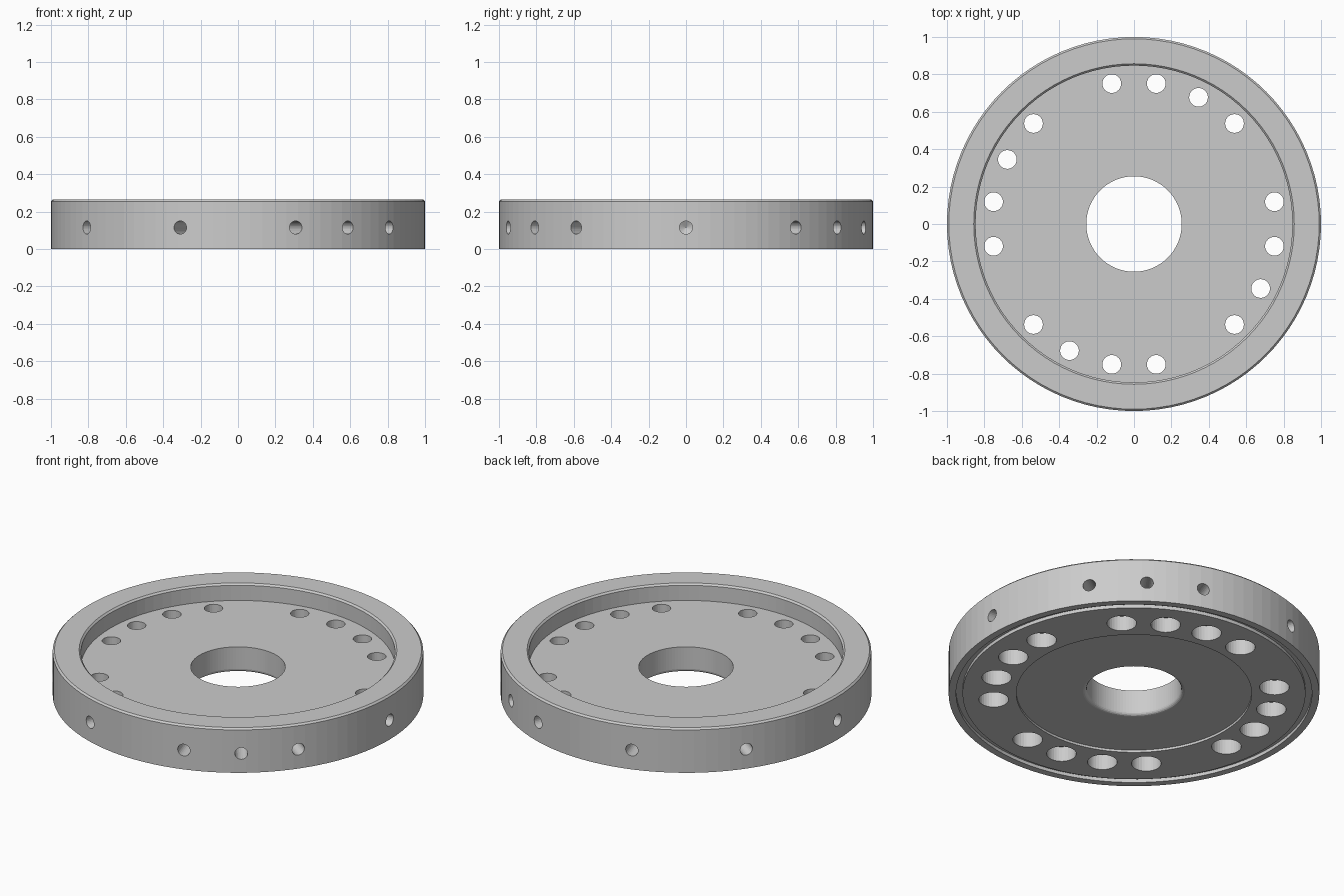
import bpy, bmesh
from math import radians, pi, sin, cos
from mathutils import Matrix, Vector

old = bpy.data.objects.get("Cube")
if old:
    bpy.data.objects.remove(old, do_unlink=True)

GREY = (0.6, 0.6, 0.6, 1.0)
mat = bpy.data.materials.new("machined grey")
mat.use_nodes = True
mat.diffuse_color = GREY
mat.node_tree.nodes["Principled BSDF"].inputs["Base Color"].default_value = GREY


def lathe(bm, profile, sides, matrix=Matrix()):
    """Turn a closed (radius, height) profile into a solid around z."""
    rings = []
    for i in range(sides):
        a = 2 * pi * i / sides
        rings.append([bm.verts.new(matrix @ Vector((r * cos(a), r * sin(a), z)))
                      for r, z in profile])
    n = len(profile)
    for i, ring in enumerate(rings):
        nxt = rings[(i + 1) % sides]
        for j in range(n):
            k = (j + 1) % n
            if profile[j][0] == 0 and profile[k][0] == 0:
                continue
            bm.faces.new((ring[j], nxt[j], nxt[k], ring[k]))


def finish(bm, name):
    bmesh.ops.remove_doubles(bm, verts=bm.verts, dist=1e-5)
    bmesh.ops.dissolve_degenerate(bm, edges=bm.edges, dist=1e-6)
    bmesh.ops.recalc_face_normals(bm, faces=bm.faces)
    mesh = bpy.data.meshes.new(name)
    bm.to_mesh(mesh)
    bm.free()
    mesh.materials.append(mat)
    ob = bpy.data.objects.new(name, mesh)
    bpy.context.collection.objects.link(ob)
    return ob


# Main heights and radii
TOP, FLOOR, HUB = 0.265, 0.165, 0.014
BORE, FILLET = 0.255, 0.02

# Rounded lower lip of the centre bore
lip = [(BORE + FILLET * (1 - cos(t)), HUB + FILLET * (1 - sin(t)))
       for t in (radians(22.5 * i) for i in range(5))]

# Flanged disc: recessed top, shallow hub recess and ring groove underneath
profile = lip + [
    (0.635, HUB), (0.635, 0), (0.925, 0), (0.925, 0.02), (0.96, 0.02),
    (0.96, 0), (1, 0), (1, TOP - 0.01), (0.99, TOP), (0.857, TOP),
    (0.847, TOP - 0.01), (0.847, FLOOR), (BORE, FLOOR)]
bm = bmesh.new()
lathe(bm, profile, 96)
disc = finish(bm, "flanged_disc")

# Counterbored bolt holes, four per quarter turn
bm = bmesh.new()
bolt = [(0, -0.1), (0.08, -0.1), (0.08, 0.09), (0.05, 0.09), (0.05, 0.3), (0, 0.3)]
for quarter in range(4):
    for a in (9, 45, 63, 81):
        turn = Matrix.Rotation(radians(a + 90 * quarter), 4, 'Z')
        lathe(bm, bolt, 32, turn @ Matrix.Translation((0.76, 0, 0)))
bolt_cutter = finish(bm, "bolt_hole_cutter")

# Blind radial holes with drilled tips around the rim
bm = bmesh.new()
drill = [(0, 0.68), (0.035, 0.7), (0.035, 1.1), (0, 1.1)]
angles = [0, 180] + [s * a for s in (-1, 1) for a in (36, 54, 72, 108, 144)]
for a in angles:
    turn = Matrix.Rotation(radians(a), 4, 'Z') @ Matrix.Rotation(pi / 2, 4, 'Y')
    lathe(bm, drill, 24, Matrix.Translation((0, 0, 0.115)) @ turn)
side_cutter = finish(bm, "side_hole_cutter")

# Cut the holes and drop the cutters
bpy.context.view_layer.objects.active = disc
for cutter in (bolt_cutter, side_cutter):
    cutter.hide_render = True
    mod = disc.modifiers.new(cutter.name, 'BOOLEAN')
    mod.operation = 'DIFFERENCE'
    mod.solver = 'EXACT'
    mod.object = cutter
    bpy.ops.object.modifier_apply(modifier=mod.name)
    bpy.data.objects.remove(cutter, do_unlink=True)
